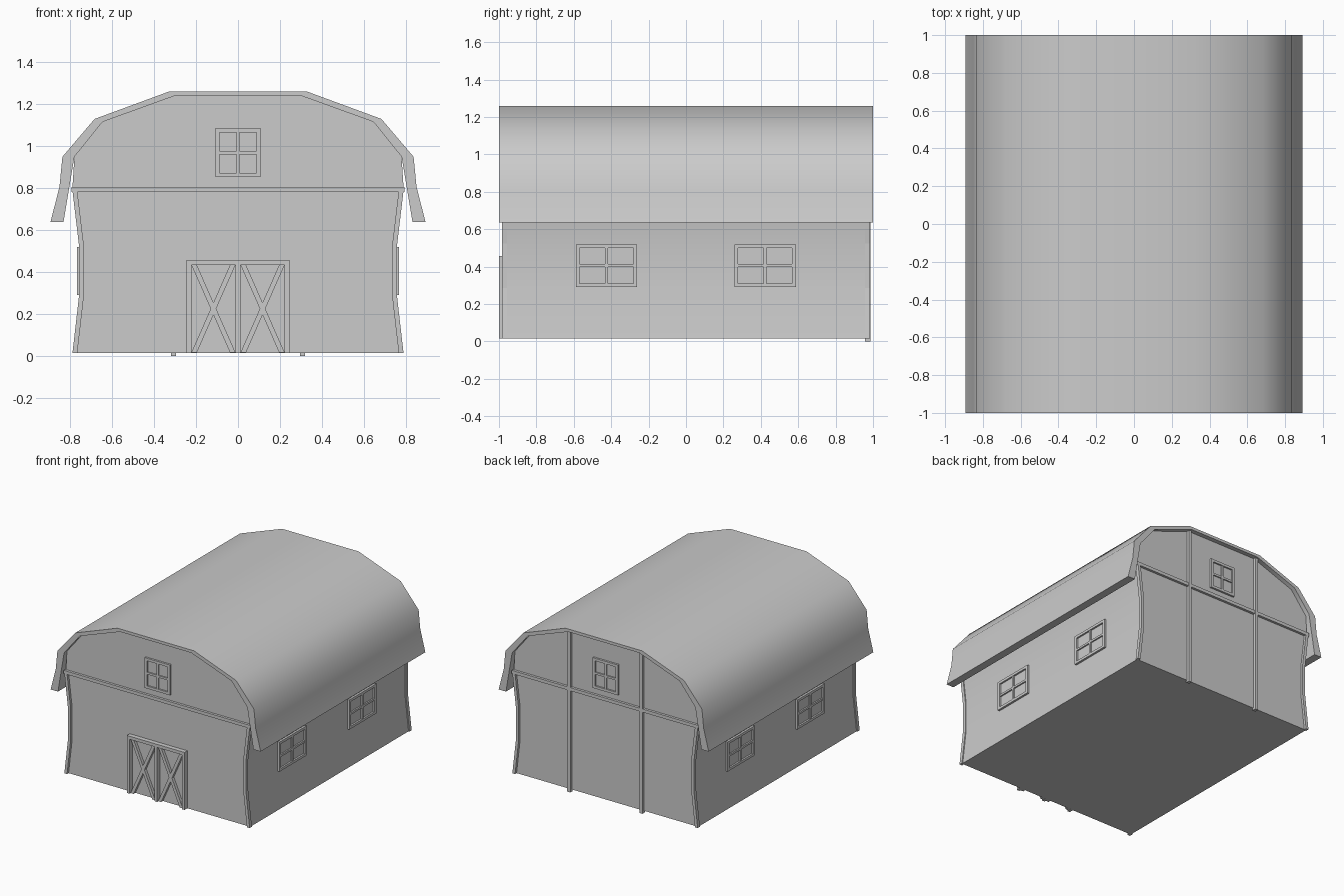
import bpy, bmesh, math
from mathutils import Matrix

if "Cube" in bpy.data.objects:
    bpy.data.objects.remove(bpy.data.objects["Cube"])


def make(name, prisms, matrix=None, smooth=0):
    """One object from (profile in x/z, y0, y1) prisms."""
    bm = bmesh.new()
    for pts, y0, y1 in prisms:
        face = bm.faces.new([bm.verts.new((x, y0, z)) for x, z in pts])
        ext = bmesh.ops.extrude_face_region(bm, geom=[face])
        verts = [g for g in ext["geom"] if isinstance(g, bmesh.types.BMVert)]
        bmesh.ops.translate(bm, verts=verts, vec=(0, y1 - y0, 0))
    bmesh.ops.recalc_face_normals(bm, faces=bm.faces)
    mesh = bpy.data.meshes.new(name)
    bm.to_mesh(mesh)
    bm.free()
    if smooth:
        mesh.polygons.foreach_set("use_smooth", [True] * len(mesh.polygons))
        mesh.set_sharp_from_angle(angle=math.radians(smooth))
    ob = bpy.data.objects.new(name, mesh)
    bpy.context.collection.objects.link(ob)
    if matrix:
        ob.matrix_world = matrix
    return ob


def rect(x0, x1, z0, z1):
    return [(x0, z0), (x1, z0), (x1, z1), (x0, z1)]


def mirrored(half):
    """Close a right-hand half profile across x = 0."""
    return half + [(-x, z) for x, z in reversed(half)]


# Roof shell: faceted arch with flared eaves
outer = [(0.893, 0.637), (0.85, 0.805), (0.836, 0.948), (0.683, 1.128), (0.325, 1.26)]
inner = [(0.831, 0.637), (0.803, 0.805), (0.779, 0.948), (0.645, 1.114), (0.302, 1.238)]
make("roof", [(mirrored(outer) + list(reversed(mirrored(inner))), -1, 1)], smooth=45)

# Barn body with waisted side walls
wall = [(0.78, 0.015), (0.75, 0.285), (0.75, 0.525), (0.78, 0.78), (0.788, 0.805)]
make("barn_body", [(mirrored(wall + inner[2:]), -0.965, 0.965)], smooth=30)

# Corner posts following the wall curve
edge = [(0.788, 0.015), (0.757, 0.285), (0.757, 0.525), (0.788, 0.785)]
post = edge + [(x - 0.023, z) for x, z in reversed(edge)]
for end, y in (("front", -1), ("back", 1)):
    for side, s in (("left", -1), ("right", 1)):
        make(f"{end}_{side}_corner_post",
             [([(s * x, z) for x, z in post], y * 0.957, y * 0.984)])
    # Cross beam below the gable
    make(f"{end}_cross_beam", [(rect(-0.793, 0.793, 0.78, 0.805), y * 0.957, y * 0.984)])

# Full-height studs on the back wall
for side, s in (("left", -1), ("right", 1)):
    make(f"back_{side}_stud",
         [(rect(s * 0.307 - 0.013, s * 0.307 + 0.013, 0, 1.236), 0.957, 0.986)])

# Double door: frame, centre post and cross braces
bars = [(rect(-0.245, -0.222, 0.015, 0.457), -0.96, -1),
        (rect(0.222, 0.245, 0.015, 0.457), -0.96, -1),
        (rect(-0.222, 0.222, 0.433, 0.457), -0.96, -1),
        (rect(-0.012, 0.012, 0.015, 0.433), -0.96, -1)]
make("door_frame", bars)
w = 0.026
braces = []
for a, b in ((-0.222, -0.012), (0.012, 0.222)):
    braces.append(([(a, 0.016), (a + w, 0.016), (b, 0.433), (b - w, 0.433)], -0.96, -0.988))
    braces.append(([(b - w, 0.016), (b, 0.016), (a + w, 0.433), (a, 0.433)], -0.96, -0.988))
make("door_braces", braces)


def window(name, width, height, depth, matrix):
    """Frame with cross bars over a pane, facing local -y."""
    x, z, t, m = width / 2, height / 2, 0.02, 0.008
    frame = [(rect(-x, x, z - t, z), 0.01, -depth), (rect(-x, x, -z, t - z), 0.01, -depth),
             (rect(-x, t - x, t - z, z - t), 0.01, -depth),
             (rect(x - t, x, t - z, z - t), 0.01, -depth),
             (rect(-m, m, t - z, z - t), 0.01, -depth * 0.85),
             (rect(t - x, -m, -m, m), 0.01, -depth * 0.85),
             (rect(m, x - t, -m, m), 0.01, -depth * 0.85)]
    make(name + "_frame", frame, matrix)
    make(name + "_pane", [(rect(t - x, x - t, t - z, z - t), 0.01, -0.003)], matrix)


# Gable windows
window("front_gable_window", 0.215, 0.233, 0.015, Matrix.Translation((0, -0.965, 0.968)))
window("back_gable_window", 0.215, 0.233, 0.015,
       Matrix.Translation((0, 0.965, 0.968)) @ Matrix.Rotation(math.pi, 4, 'Z'))

# Side windows
for side, s in (("left", -1), ("right", 1)):
    for end, y in (("front", -0.425), ("back", 0.423)):
        window(f"{side}_{end}_window", 0.328, 0.228, 0.016,
               Matrix.Translation((s * 0.75, y, 0.405))
               @ Matrix.Rotation(s * math.pi / 2, 4, 'Z'))
